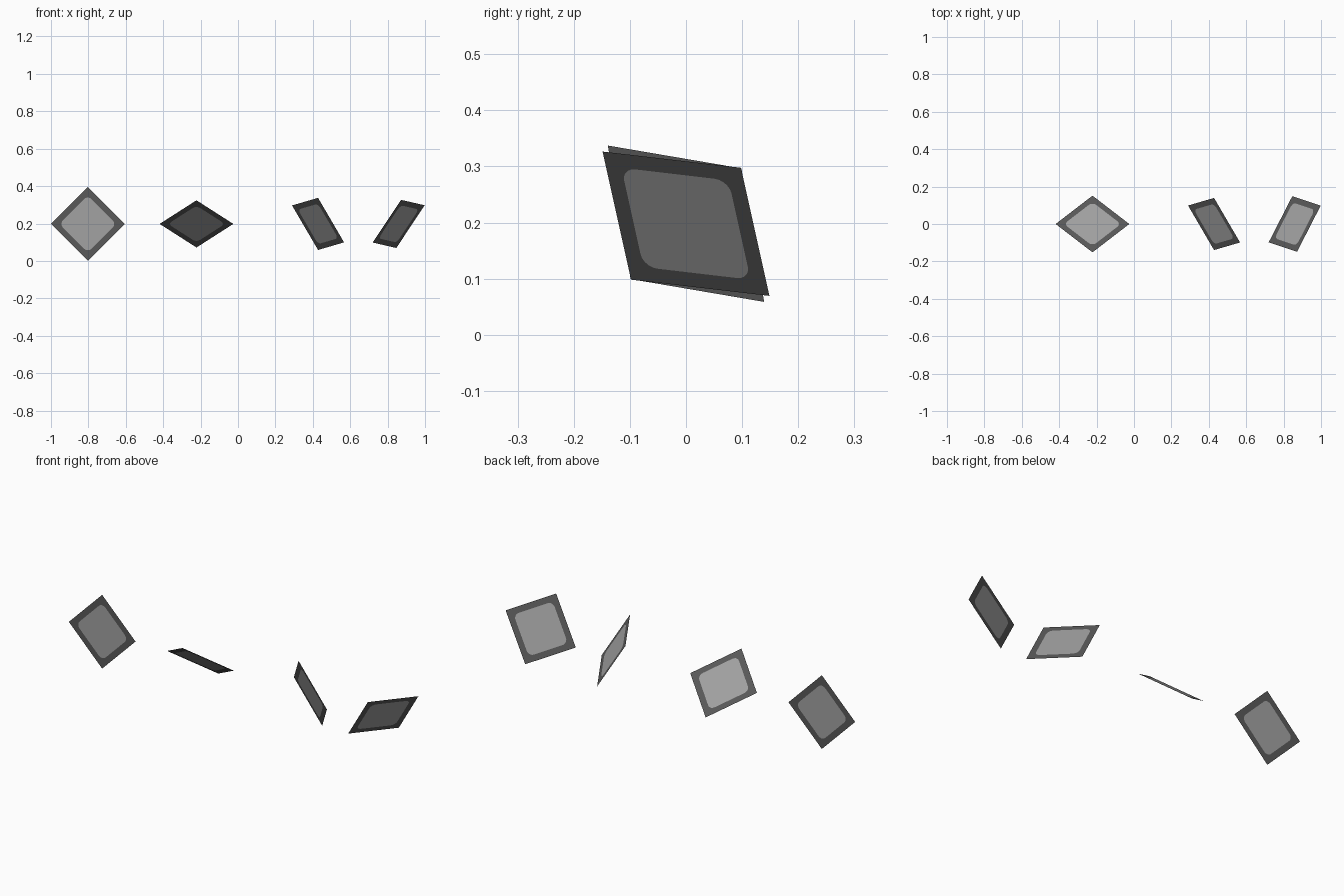
import bpy, bmesh, math
from mathutils import Matrix, Vector

cube = bpy.data.objects.get("Cube")
if cube:
    bpy.data.objects.remove(cube, do_unlink=True)


def material(name, grey):
    mat = bpy.data.materials.new(name)
    mat.use_nodes = True
    colour = (grey, grey, grey, 1)
    mat.diffuse_color = colour
    mat.node_tree.nodes["Principled BSDF"].inputs["Base Color"].default_value = colour
    return mat


DIAGONAL = 0.197             # centre to corner of a card
HALF = DIAGONAL / math.sqrt(2)
PANEL = HALF * 0.775         # half width of the inset panel
RADIUS = 0.028               # panel corner rounding
STEPS = 5

# One flat card: dark border around a lighter rounded panel
mesh = bpy.data.meshes.new("card")
mesh.materials.append(material("dark grey border", 0.10))
mesh.materials.append(material("light grey panel", 0.36))
bm = bmesh.new()
corners, arcs = [], []
for i in range(4):
    start = i * math.pi / 2
    diag = start + math.pi / 4
    sx, sy = math.copysign(1, math.cos(diag)), math.copysign(1, math.sin(diag))
    corners.append(bm.verts.new((sx * HALF, sy * HALF, 0)))
    inner = PANEL - RADIUS
    arc = []
    for k in range(STEPS + 1):
        a = start + k / STEPS * math.pi / 2
        arc.append(bm.verts.new((sx * inner + RADIUS * math.cos(a),
                                 sy * inner + RADIUS * math.sin(a), 0)))
    arcs.append(arc)
for i in range(4):
    j = (i + 1) % 4
    # Straight border strip, then the fan around the rounded corner
    bm.faces.new((corners[i], corners[j], arcs[j][0], arcs[i][-1]))
    for a, b in zip(arcs[i], arcs[i][1:]):
        bm.faces.new((corners[i], b, a))
panel = bm.faces.new([v for arc in arcs for v in arc])
panel.material_index = 1
bm.to_mesh(mesh)
bm.free()

# Each card: centre x, and directions from its centre to two neighbouring corners
cards = {
    "upright_card": (-0.803, (1, 0, 0), (0, 0, 1)),
    "tilted_card": (-0.222, (1, 0, 0), (0, 0.15, -0.125)),
    "leaning_card": (0.428, (-0.138, 0.098, 0.098), (0, -0.138, 0.138)),
    "turned_card": (0.859, (0.0125, -0.148, 0.128), (-0.138, -0.1, -0.097)),
}
for name, (x, u, v) in cards.items():
    u = Vector(u).normalized()
    v = Vector(v)
    v = (v - u * v.dot(u)).normalized()
    ax, ay = (u - v).normalized(), (u + v).normalized()
    obj = bpy.data.objects.new(name, mesh)
    turn = Matrix((ax, ay, ax.cross(ay))).transposed().to_4x4()
    obj.matrix_world = Matrix.Translation((x, 0, DIAGONAL + 0.001)) @ turn
    bpy.context.collection.objects.link(obj)
